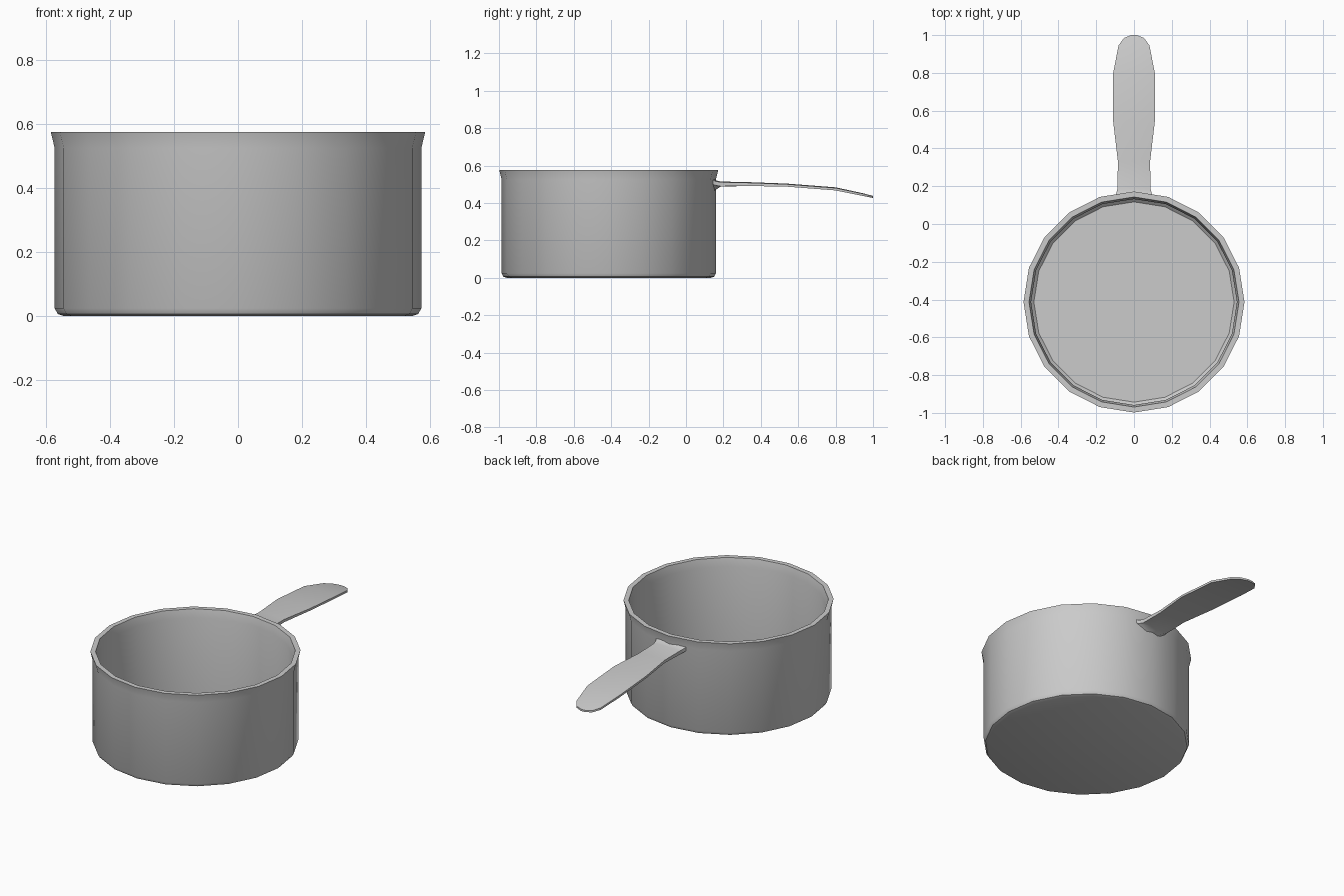
import bpy, bmesh
from math import sin, cos, tau, radians

if "Cube" in bpy.data.objects:
    bpy.data.objects.remove(bpy.data.objects["Cube"])

SIDES = 20
CENTRE_Y = -0.413


def finish(name, bm, angle):
    bmesh.ops.recalc_face_normals(bm, faces=bm.faces)
    mesh = bpy.data.meshes.new(name)
    bm.to_mesh(mesh)
    bm.free()
    ob = bpy.data.objects.new(name, mesh)
    bpy.context.collection.objects.link(ob)
    bpy.ops.object.select_all(action='DESELECT')
    ob.select_set(True)
    bpy.context.view_layer.objects.active = ob
    bpy.ops.object.shade_smooth_by_angle(angle=radians(angle))
    return ob


def loft(name, rings, angle):
    """Join equal closed rings of points and cap both ends."""
    bm = bmesh.new()
    loops = [[bm.verts.new(p) for p in ring] for ring in rings]
    n = len(loops[0])
    for a, b in zip(loops, loops[1:]):
        for i in range(n):
            j = (i + 1) % n
            bm.faces.new((a[i], a[j], b[j], b[i]))
    bm.faces.new(loops[0])
    bm.faces.new(loops[-1])
    return finish(name, bm, angle)


# Pan body: (radius, height) from under the base, over the flared rim, to the inner floor
profile = [(0.545, 0.0), (0.563, 0.006), (0.573, 0.024), (0.573, 0.525), (0.585, 0.575),
           (0.556, 0.575), (0.545, 0.525), (0.545, 0.034), (0.53, 0.02)]
loft("pan_body",
     [[(r * cos(tau * i / SIDES), CENTRE_Y + r * sin(tau * i / SIDES), z)
       for i in range(SIDES)] for r, z in profile], 35)

# Handle: (y, half width, top height at middle, underside height at middle, edge drop)
sections = [(0.142, 0.102, 0.535, 0.458, 0.012),
            (0.158, 0.095, 0.524, 0.470, 0.008),
            (0.185, 0.088, 0.516, 0.487, 0.005),
            (0.33, 0.085, 0.513, 0.491, 0.005),
            (0.54, 0.110, 0.505, 0.487, 0.005),
            (0.80, 0.110, 0.485, 0.467, 0.005),
            (0.945, 0.082, 0.453, 0.438, 0.003),
            (0.985, 0.053, 0.442, 0.430, 0.001),
            (1.0, 0.014, 0.438, 0.427, 0.0)]


def handle_ring(y, w, top, low, drop):
    edge_low = max(low, top - drop - 0.022)
    return [(-w, y, top - drop), (-w * 0.5, y, top - drop * 0.3), (w * 0.5, y, top - drop * 0.3),
            (w, y, top - drop), (w, y, edge_low), (w * 0.4, y, low),
            (-w * 0.4, y, low), (-w, y, edge_low)]


loft("handle", [handle_ring(*s) for s in sections], 35)
